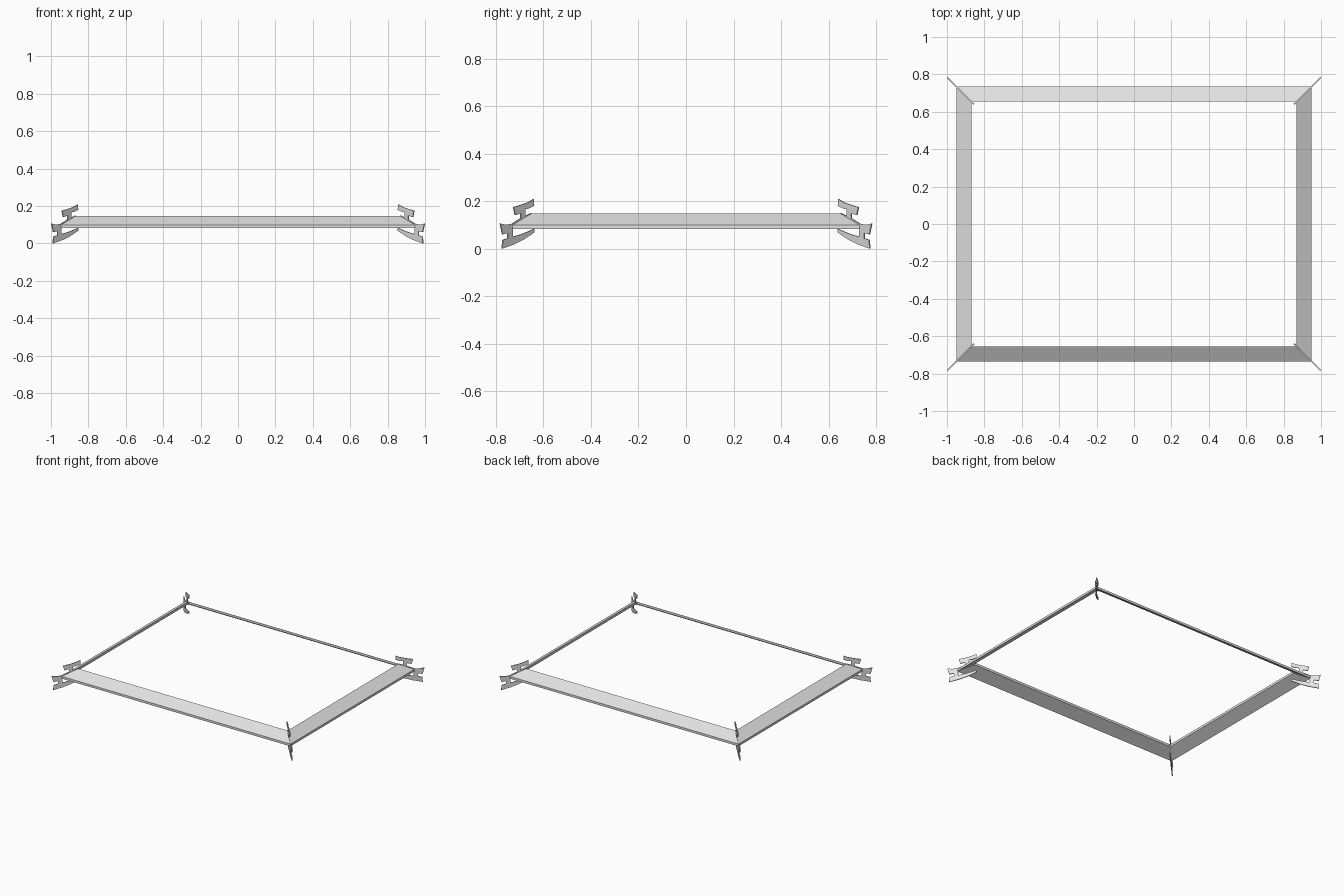
import bpy
import bmesh
from mathutils import Vector

cube = bpy.data.objects.get("Cube")
if cube:
    bpy.data.objects.remove(cube, do_unlink=True)

grey = bpy.data.materials.new("plain_grey")
grey.use_nodes = True
colour = (0.75, 0.75, 0.75, 1)
grey.diffuse_color = colour
grey.node_tree.nodes["Principled BSDF"].inputs["Base Color"].default_value = colour

OUT_X = 0.95      # outer half width of the skirt
OFFSET = 0.215    # depth is this much shorter than width on each side
FIN = 0.006       # corner bracket thickness


def finish(name, bm):
    bmesh.ops.recalc_face_normals(bm, faces=bm.faces)
    mesh = bpy.data.meshes.new(name)
    bm.to_mesh(mesh)
    bm.free()
    mesh.materials.append(grey)
    obj = bpy.data.objects.new(name, mesh)
    bpy.context.collection.objects.link(obj)
    return obj


def corner(u, z, sx, sy):
    """Point on the diagonal plane through a corner."""
    return Vector((sx * u, sy * (u - OFFSET), z))


# Sloping eave boards: one cross-section mitred between two corners
section = [(OUT_X, 0.082), (OUT_X, 0.099), (0.87, 0.148), (0.87, 0.130)]


def eave_board(name, start, end):
    bm = bmesh.new()
    a = [bm.verts.new(corner(u, z, *start)) for u, z in section]
    b = [bm.verts.new(corner(u, z, *end)) for u, z in section]
    bm.faces.new(a)
    bm.faces.new(b)
    for i in range(len(a)):
        j = (i + 1) % len(a)
        bm.faces.new((a[i], a[j], b[j], b[i]))
    finish(name, bm)


eave_board("front_eave", (-1, -1), (1, -1))
eave_board("left_eave", (1, -1), (1, 1))
eave_board("back_eave", (1, 1), (-1, 1))
eave_board("right_eave", (-1, 1), (-1, -1))

# Corner bracket outline: upper flange, stem, middle flange, stem, lower flange
outline = [
    (0.942, 0.175), (0.915, 0.183), (0.885, 0.193), (0.857, 0.209),
    (0.856, 0.180), (0.878, 0.169), (0.893, 0.166), (0.893, 0.138),
    (0.868, 0.150), (0.868, 0.126), (0.945, 0.082), (0.945, 0.050),
    (0.905, 0.062), (0.856, 0.083), (0.856, 0.068), (0.900, 0.038),
    (0.940, 0.018), (0.990, 0.000), (0.987, 0.037), (0.966, 0.044),
    (0.966, 0.066), (0.988, 0.060), (0.998, 0.106), (0.975, 0.101),
    (0.950, 0.104), (0.912, 0.128), (0.912, 0.149), (0.935, 0.141),
]


def corner_bracket(name, sx, sy):
    bm = bmesh.new()
    side = Vector((sx, -sy, 0)).normalized() * FIN
    face = bm.faces.new([bm.verts.new(corner(u, z, sx, sy) - side / 2)
                         for u, z in outline])
    new = bmesh.ops.extrude_face_region(bm, geom=[face], use_keep_orig=True)
    verts = [g for g in new["geom"] if isinstance(g, bmesh.types.BMVert)]
    bmesh.ops.translate(bm, verts=verts, vec=side)
    finish(name, bm)


for depth, sy in (("front", -1), ("back", 1)):
    for hand, sx in (("left", 1), ("right", -1)):
        corner_bracket(f"{depth}_{hand}_corner_bracket", sx, sy)
